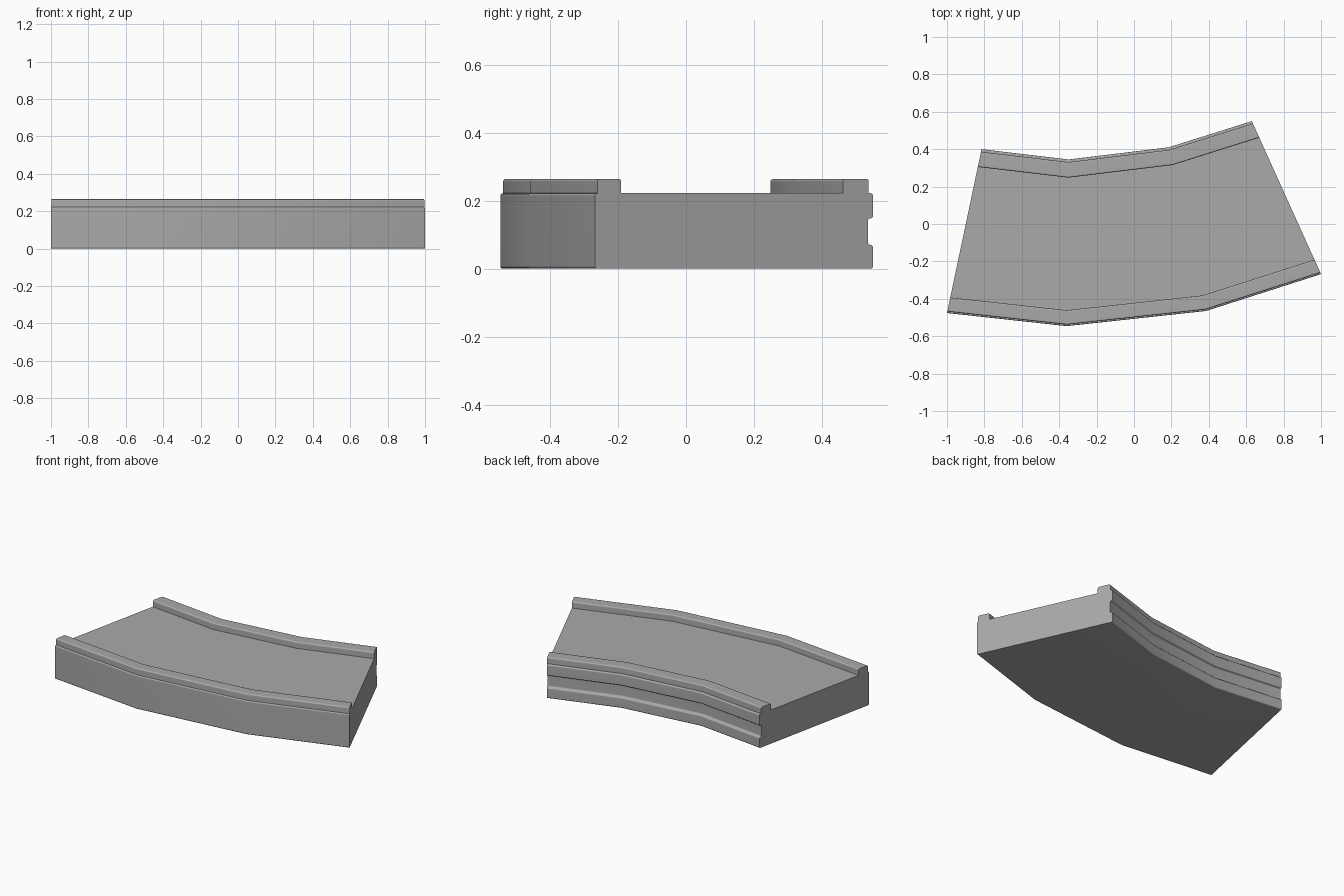
import bpy, bmesh, math
from mathutils import Vector

cube = bpy.data.objects.get("Cube")
if cube:
    bpy.data.objects.remove(cube)

# Plan outline: matching corners along the front and back of the bend
FRONT = [Vector(p) for p in ((-1, -.476), (-.36, -.546), (.385, -.465), (1, -.268))]
BACK = [Vector(p) for p in ((-.815, .4), (-.35, .345), (.185, .41), (.63, .55))]
DEPTH = .9          # nominal depth in which the cross-sections are drawn
TOP, RAIL_TOP = .222, .264

grey = bpy.data.materials.new("stone grey")
grey.use_nodes = True
grey.diffuse_color = (.4, .4, .4, 1)
grey.node_tree.nodes["Principled BSDF"].inputs["Base Color"].default_value = grey.diffuse_color


def rounded(points, steps=3):
    """Round the corners of a profile; each point is (depth, height, radius)."""
    result = []
    for i, (u, z, r) in enumerate(points):
        p = Vector((u, z))
        if r == 0:
            result.append(p)
            continue
        a = (Vector(points[i - 1][:2]) - p).normalized() * r
        b = (Vector(points[(i + 1) % len(points)][:2]) - p).normalized() * r
        for k in range(steps + 1):
            t = math.pi / 2 * k / steps
            result.append(p + a * (1 - math.sin(t)) + b * (1 - math.cos(t)))
    return result


def sweep(name, profile):
    """Loft a cross-section through the stations of the bend."""
    bm = bmesh.new()
    rings = []
    for f, b in zip(FRONT, BACK):
        across = (b - f).normalized()
        ring = []
        for u, z in profile:
            p = f + across * u if u < DEPTH / 2 else b - across * (DEPTH - u)
            ring.append(bm.verts.new((p.x, p.y, z)))
        rings.append(ring)
    for r0, r1 in zip(rings, rings[1:]):
        for i in range(len(profile)):
            j = (i + 1) % len(profile)
            bm.faces.new((r0[i], r0[j], r1[j], r1[i]))
    bm.faces.new(rings[0])
    bm.faces.new(rings[-1])
    bmesh.ops.recalc_face_normals(bm, faces=bm.faces)
    mesh = bpy.data.meshes.new(name)
    bm.to_mesh(mesh)
    bm.free()
    mesh.materials.append(grey)
    obj = bpy.data.objects.new(name, mesh)
    bpy.context.collection.objects.link(obj)
    bpy.ops.object.select_all(action="DESELECT")
    obj.select_set(True)
    bpy.context.view_layer.objects.active = obj
    bpy.ops.object.shade_smooth_by_angle(angle=math.radians(35))
    weighted = obj.modifiers.new("Even shading", "WEIGHTED_NORMAL")
    weighted.keep_sharp = True


# Slab with a rounded groove along the back face
r = .008
groove = DEPTH - .017
sweep("curved_slab", rounded([
    (0, 0, r), (DEPTH, 0, r),
    (DEPTH, .07, r), (groove, .07, r), (groove, .148, r), (DEPTH, .148, r),
    (DEPTH, TOP, r), (0, TOP, r)]))

# Raised rails along both long edges
for name, u0, u1 in (("front_rail", .008, .085), ("back_rail", DEPTH - .097, DEPTH - .014)):
    sweep(name, rounded([(u0, TOP - .002, 0), (u1, TOP - .002, 0),
                         (u1, RAIL_TOP, r), (u0, RAIL_TOP, r)]))
